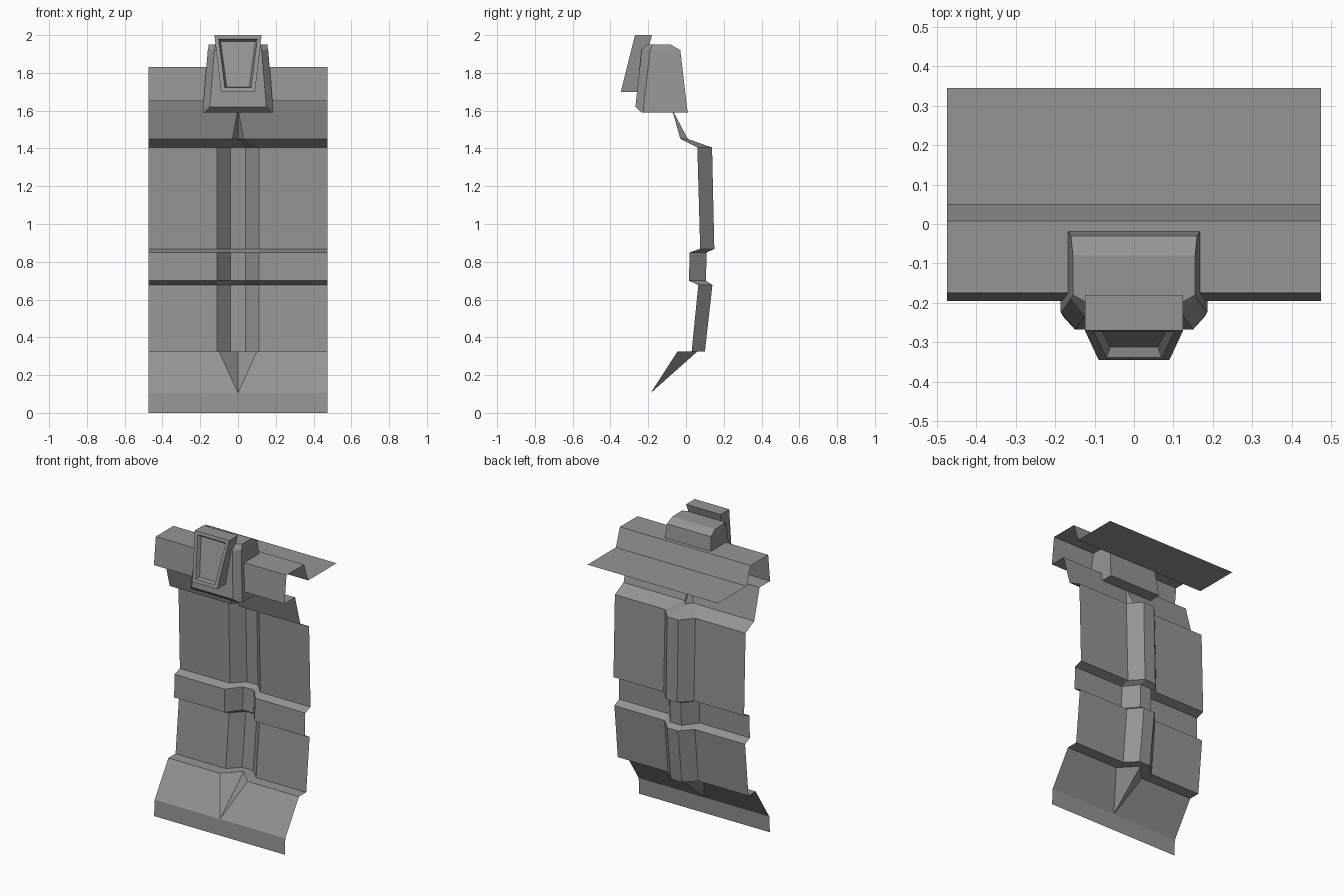
import bpy, bmesh

cube = bpy.data.objects.get("Cube")
if cube:
    bpy.data.objects.remove(cube)

grey = bpy.data.materials.new("plain_grey")
grey.use_nodes = True
colour = (0.3, 0.3, 0.3, 1)
grey.diffuse_color = colour
grey.node_tree.nodes["Principled BSDF"].inputs["Base Color"].default_value = colour


def finish(bm, name, closed=True):
    """Turn a bmesh into a flat shaded grey object."""
    bmesh.ops.remove_doubles(bm, verts=bm.verts[:], dist=0.0005)
    if closed:
        bmesh.ops.recalc_face_normals(bm, faces=bm.faces[:])
    mesh = bpy.data.meshes.new(name)
    bm.to_mesh(mesh)
    bm.free()
    mesh.materials.append(grey)
    obj = bpy.data.objects.new(name, mesh)
    bpy.context.collection.objects.link(obj)
    return obj


def bridge(bm, a, b, loop):
    """Join two rows of vertices with quads."""
    count = len(a) if loop else len(a) - 1
    for j in range(count):
        k = (j + 1) % len(a)
        bm.faces.new((a[j], b[j], b[k], a[k]))


def mirrored(half):
    """Points on the -x side followed by their mirror, in order."""
    return [(-x, y, z) for x, y, z in half] + [(x, y, z) for x, y, z in reversed(half)]


# Wall panel: an open sheet with a groove down the middle
HALF = 0.475


def plain(y, z):
    return (y, z, 0, y, 0)


# Each row: sheet y, z, groove half width, groove floor y, floor half width
rows = [
    plain(0.345, 1.71), plain(0.05, 1.71), plain(0.008, 1.83),
    plain(-0.175, 1.83), plain(-0.195, 1.65), plain(-0.085, 1.65),
    plain(-0.075, 1.61),
    (-0.03, 1.45, 0.03, 0.01, 0),
    (0.06, 1.405, 0.11, 0.138, 0.04),
    (0.075, 0.868, 0.11, 0.15, 0.04),
    (0.02, 0.85, 0.11, 0.11, 0.04),
    (0.015, 0.70, 0.11, 0.105, 0.04),
    (0.065, 0.677, 0.11, 0.14, 0.04),
    (0.03, 0.325, 0.11, 0.10, 0.04),
    (-0.045, 0.325, 0.10, 0.06, 0),
    plain(-0.187, 0.105), plain(-0.193, 0),
]
bm = bmesh.new()
previous = None
for y, z, outer, floor_y, inner in rows:
    half = [(HALF, y, z), (outer, y, z), (inner, floor_y, z)]
    row = [bm.verts.new(p) for p in mirrored(half)]
    if previous:
        bridge(bm, previous, row, False)
    previous = row
finish(bm, "wall_panel", closed=False)

# Bracket: tapered block with chamfered front corners
# Each ring: z, half width, side y, front half width, front y, back y
rings = [
    (1.59, 0.187, -0.222, 0.18, -0.235, 0.01),
    (1.62, 0.185, -0.225, 0.15, -0.268, 0.005),
    (1.92, 0.16, -0.19, 0.125, -0.235, -0.03),
    (1.95, 0.155, -0.18, 0.12, -0.20, -0.08),
]
bm = bmesh.new()
loops = []
for z, w, side, fw, front, back in rings:
    half = [(w, back, z), (w, side, z), (fw, front, z)]
    loops.append([bm.verts.new(p) for p in mirrored(half)])
for a, b in zip(loops, loops[1:]):
    bridge(bm, a, b, True)
bm.faces.new(loops[0])
bm.faces.new(loops[-1])
finish(bm, "bracket_block")

# Keystone: leaning wedge with a recessed front
bm = bmesh.new()
loops = []
for z, w, front, back in ((1.70, 0.09, -0.345, -0.26), (2.0, 0.125, -0.27, -0.18)):
    half = [(w, back, z), (w, front, z)]
    loops.append([bm.verts.new(p) for p in mirrored(half)])
bridge(bm, *loops, True)
bm.faces.new(loops[0])
bm.faces.new(loops[1])
bmesh.ops.recalc_face_normals(bm, faces=bm.faces[:])
face = min(bm.faces, key=lambda f: f.normal.y)
bmesh.ops.inset_region(bm, faces=[face], thickness=0.03)
bmesh.ops.inset_region(bm, faces=[face], thickness=0.015, depth=-0.025)
finish(bm, "keystone")
